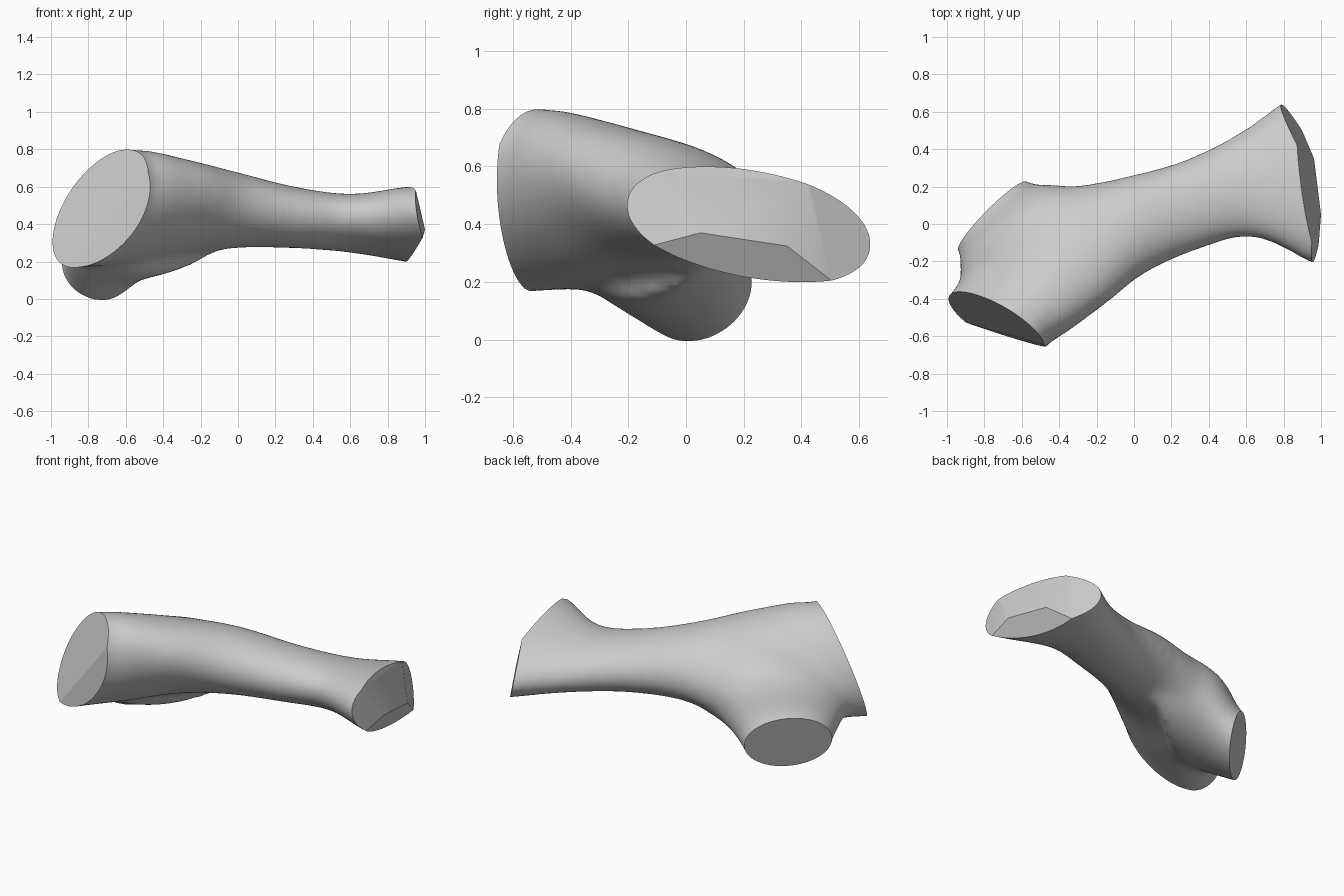
import bpy, bmesh, math
from mathutils import Vector as V

cube = bpy.data.objects.get("Cube")
if cube:
    bpy.data.objects.remove(cube)

# material
grey = bpy.data.materials.new("plain grey")
grey.use_nodes = True
grey.diffuse_color = (0.6, 0.6, 0.6, 1)
grey.node_tree.nodes["Principled BSDF"].inputs["Base Color"].default_value = (0.6, 0.6, 0.6, 1)

SIDES, STEPS = 40, 8


def catmull(a, b, c, d, t):
    return 0.5 * (2 * b + (c - a) * t + (2 * a - 5 * b + 4 * c - d) * t * t
                  + (3 * b - a - 3 * c + d) * t ** 3)


def loft(bm, sections):
    """Closed tube through oval sections: (centre, half axis, other half axis)."""
    s = [[V(p) for p in row] for row in sections]
    s = [s[0]] + s + [s[-1]]
    rows = [[catmull(*(s[i + k][j] for k in range(4)), n / STEPS) for j in range(3)]
            for i in range(len(s) - 3) for n in range(STEPS)] + [s[-1]]
    rings = []
    for c, u, v in rows:
        angles = [math.tau * k / SIDES for k in range(SIDES)]
        rings.append([bm.verts.new(c + u * math.cos(a) + v * math.sin(a)) for a in angles])
    for r0, r1 in zip(rings, rings[1:]):
        for k in range(SIDES):
            m = (k + 1) % SIDES
            bm.faces.new((r0[k], r0[m], r1[m], r1[k]))
    bm.faces.new(rings[0][::-1])
    bm.faces.new(rings[-1])


bm = bmesh.new()
# main limb, from the wide end at +x to the slanted end at the front
loft(bm, [
    ((1.12, .25, .39), (-.14, .51, -.06), (-.02, -.06, .22)),
    ((.90, .215, .40), (-.10, .445, -.05), (-.02, -.05, .195)),
    ((.60, .205, .405), (-.05, .28, -.03), (0, -.02, .155)),
    ((.30, .10, .435), (-.06, .235, -.02), (0, 0, .165)),
    ((-.02, -.01, .475), (-.09, .25, -.02), (0, -.02, .205)),
    ((-.31, -.14, .48), (-.15, .285, -.04), (.03, -.08, .26)),
    ((-.55, -.35, .485), (-.18, .20, .03), (.11, -.09, .305)),
    ((-.738, -.525, .483), (-.17, .155, .09), (.20, -.03, .308)),
    ((-.84, -.70, .483), (-.18, .165, .09), (.22, -.03, .328)),
])
# broad web running into a short stub at the back, angled down
loft(bm, [
    ((-.42, -.14, .41), (.38, .29, 0), (0, .05, .275)),
    ((-.65, -.05, .315), (.275, .25, 0), (-.01, .07, .24)),
    ((-.755, .04, .162), (.183, .19, 0), (-.032, .032, .172)),
    ((-.88, .165, .10), (.175, .18, 0), (-.032, .032, .168)),
])
bmesh.ops.recalc_face_normals(bm, faces=bm.faces)
mesh = bpy.data.meshes.new("forked_limb")
bm.to_mesh(mesh)
bm.free()
limb = bpy.data.objects.new("forked_limb", mesh)
bpy.context.collection.objects.link(limb)
bpy.context.view_layer.objects.active = limb
limb.select_set(True)

# blend the two tubes into one skin
rm = limb.modifiers.new("blend", "REMESH")
rm.mode, rm.voxel_size = "VOXEL", 0.022
sm = limb.modifiers.new("soften", "SMOOTH")
sm.factor, sm.iterations = 0.5, 40
for name in ("blend", "soften"):
    bpy.ops.object.modifier_apply(modifier=name)

# cut the ends flat: (point, outward normal)
cuts = [
    ((1.0, .05, .37), (1, .18, .36)),
    ((1.0, .05, .37), (1, -.12, .15)),
    ((1.0, .05, .37), (1, .05, -.49)),
    ((.95, .38, .30), (1, .60, .22)),
    ((-.738, -.525, .483), (-.58, -.75, .30)),
    ((-.60, -.62, .39), (-.33, -.94, .05)),
    ((-.755, .04, .162), (-.64, .64, -.23)),
]
bm = bmesh.new()
bm.from_mesh(limb.data)
for point, normal in cuts:
    geom = bm.verts[:] + bm.edges[:] + bm.faces[:]
    res = bmesh.ops.bisect_plane(bm, geom=geom, dist=1e-5, plane_co=point,
                                 plane_no=normal, clear_outer=True)
    rim = [e for e in res["geom_cut"] if isinstance(e, bmesh.types.BMEdge)]
    bmesh.ops.holes_fill(bm, edges=rim, sides=0)
bmesh.ops.recalc_face_normals(bm, faces=bm.faces)
bm.to_mesh(limb.data)
bm.free()

limb.data.materials.clear()
limb.data.materials.append(grey)
bpy.ops.object.shade_smooth_by_angle(angle=math.radians(22))
